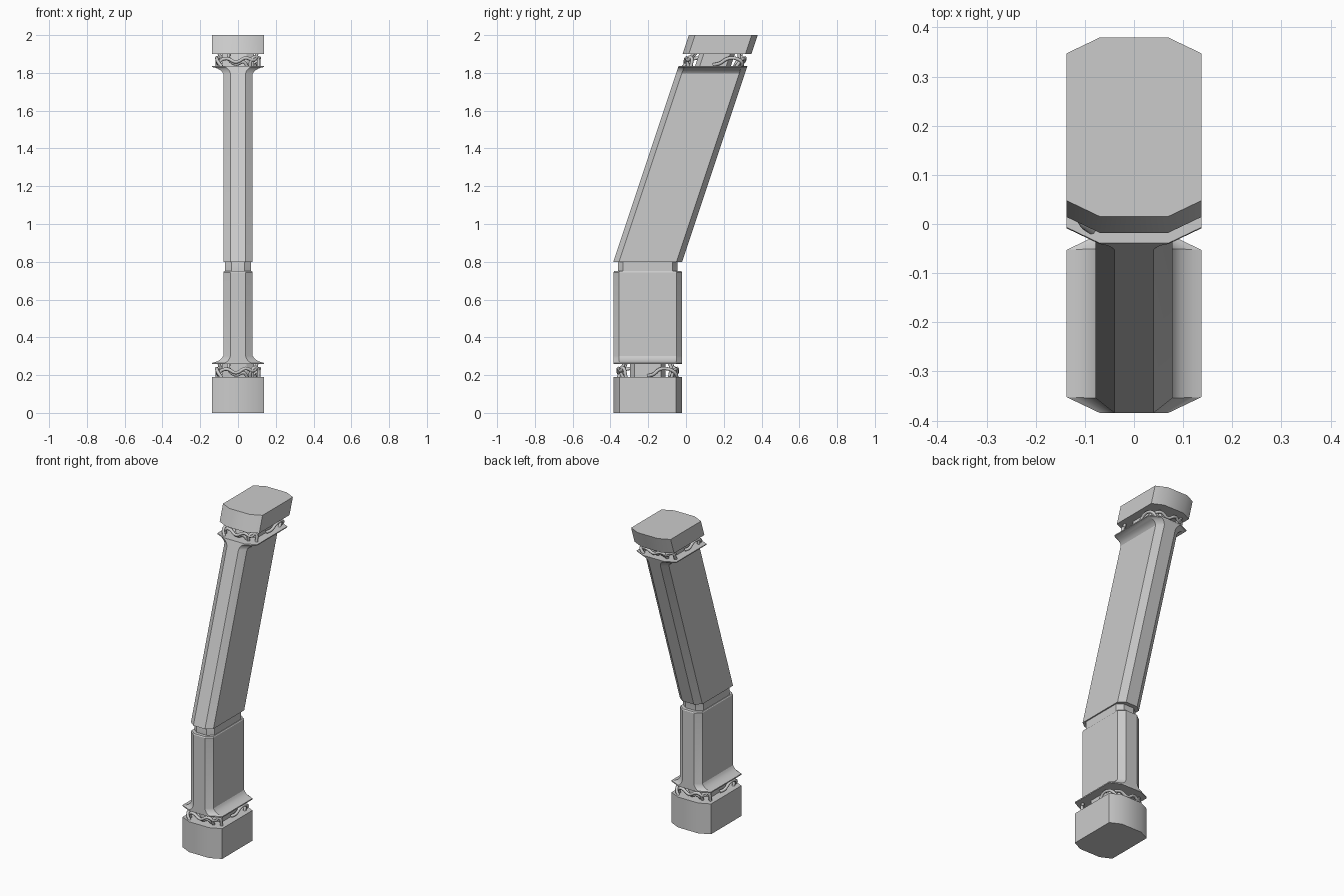
import bpy, math

if "Cube" in bpy.data.objects:
    bpy.data.objects.remove(bpy.data.objects["Cube"])

BEND_Z, BASE_Y, LEAN = 0.80, -0.2025, 1 / 3


def axis_y(z):
    # centre line: vertical below the joint, leaning back above it
    return BASE_Y + max(0.0, z - BEND_Z) * LEAN


def loft(name, sections, smooth=30):
    # each section: z, half width, half front width, half depth, chamfer depth
    verts, faces = [], []
    for z, hx, cx, hy, ch in sections:
        ring = [(cx, -hy), (hx, ch - hy), (hx, hy - ch), (cx, hy),
                (-cx, hy), (-hx, hy - ch), (-hx, ch - hy), (-cx, -hy)]
        verts += [(x, y + axis_y(z), z) for x, y in ring]
    for s in range(len(sections) - 1):
        for i in range(8):
            j = (i + 1) % 8
            faces.append((s * 8 + i, s * 8 + j, s * 8 + 8 + j, s * 8 + 8 + i))
    faces.append(tuple(range(7, -1, -1)))
    faces.append(tuple(range(len(verts) - 8, len(verts))))
    mesh = bpy.data.meshes.new(name)
    mesh.from_pydata(verts, [], faces)
    obj = bpy.data.objects.new(name, mesh)
    bpy.context.collection.objects.link(obj)
    bpy.context.view_layer.objects.active = obj
    obj.select_set(True)
    bpy.ops.object.shade_smooth_by_angle(angle=math.radians(smooth))
    obj.select_set(False)
    return obj


def pipe(name, points, z0, z1, flip=1):
    # hose through points given as x, y from the axis, fraction of the gap
    curve = bpy.data.curves.new(name, 'CURVE')
    curve.dimensions = '3D'
    curve.bevel_depth = 0.009
    curve.bevel_resolution = 2
    curve.resolution_u = 5
    spline = curve.splines.new('BEZIER')
    spline.bezier_points.add(len(points) - 1)
    for bp, (x, y, t) in zip(spline.bezier_points, points):
        z = z0 + (z1 - z0) * t
        bp.co = (x * flip, y * flip + axis_y(z), z)
        bp.handle_left_type = bp.handle_right_type = 'AUTO'
    obj = bpy.data.objects.new(name, curve)
    bpy.context.collection.objects.link(obj)
    bpy.context.view_layer.objects.active = obj
    obj.select_set(True)
    bpy.ops.object.convert(target='MESH')
    bpy.context.object.select_set(False)


WIDE = (0.137, 0.07, 0.182, 0.032)
SLIM = (0.078, 0.04, 0.182, 0.030)
TRIM = (0.074, 0.037, 0.178, 0.029)
NECK = (0.070, 0.035, 0.157, 0.027)


def flare(z_wide, z_slim, steps=5):
    # concave flare from the wide rim to the slim shaft
    out = []
    for i in range(steps + 1):
        a = math.pi / 2 * i / steps
        k = 0.65 * (1 - math.sin(a)) + 0.35 * (1 - i / steps)
        h = 0.65 * (1 - math.cos(a)) + 0.35 * i / steps
        out.append((z_wide + (z_slim - z_wide) * h,
                    *(s + (w - s) * k for w, s in zip(WIDE, SLIM))))
    return out


# end blocks
loft("base_block", [(0, *WIDE), (0.19, *WIDE)])
loft("top_block", [(1.90, *WIDE), (2.0, *WIDE)])

# shafts with flared rims
loft("lower_shaft", [(0.258, *WIDE)] + flare(0.265, 0.302)
     + [(0.744, *SLIM), (0.75, *TRIM)])
loft("joint_neck", [(0.74, *NECK), (0.80, *NECK), (0.81, *NECK)])
loft("upper_shaft", [(0.80, *SLIM)] + flare(1.831, 1.796)[::-1]
     + [(1.837, *WIDE)])

# exposed cores and hoses in the two gaps
for label, z0, z1 in (("lower", 0.185, 0.263), ("upper", 1.832, 1.905)):
    loft(label + "_core", [(z0, 0.085, 0.045, 0.095, 0.025),
                           (z1, 0.085, 0.045, 0.095, 0.025)])
    for side, f in (("front", 1), ("back", -1)):
        # hoses across the end
        pipe(f"{label}_{side}_long_hose",
             [(-0.10, -0.125, 0), (-0.095, -0.135, 0.4), (-0.06, -0.150, 0.6),
              (-0.01, -0.155, 0.35), (0.04, -0.155, 0.65),
              (0.085, -0.140, 0.5), (0.10, -0.125, 1)], z0, z1, f)
        pipe(f"{label}_{side}_short_hose",
             [(-0.05, -0.115, 1), (-0.045, -0.130, 0.5), (-0.01, -0.135, 0.2),
              (0.03, -0.135, 0.35), (0.05, -0.120, 0)], z0, z1, f)
        pipe(f"{label}_{side}_arch_hose",
             [(0.065, -0.130, 0), (0.07, -0.145, 0.5), (0.10, -0.13, 0.7),
              (0.11, -0.115, 0)], z0, z1, f)
        # hoses along the flank
        pipe(f"{label}_{side}_flank_hose",
             [(0.09, 0.0, 0.15), (0.105, 0.03, 0.25), (0.112, 0.065, 0.6),
              (0.112, 0.11, 0.6), (0.105, 0.145, 0.35),
              (0.085, 0.155, 0)], z0, z1, f)
